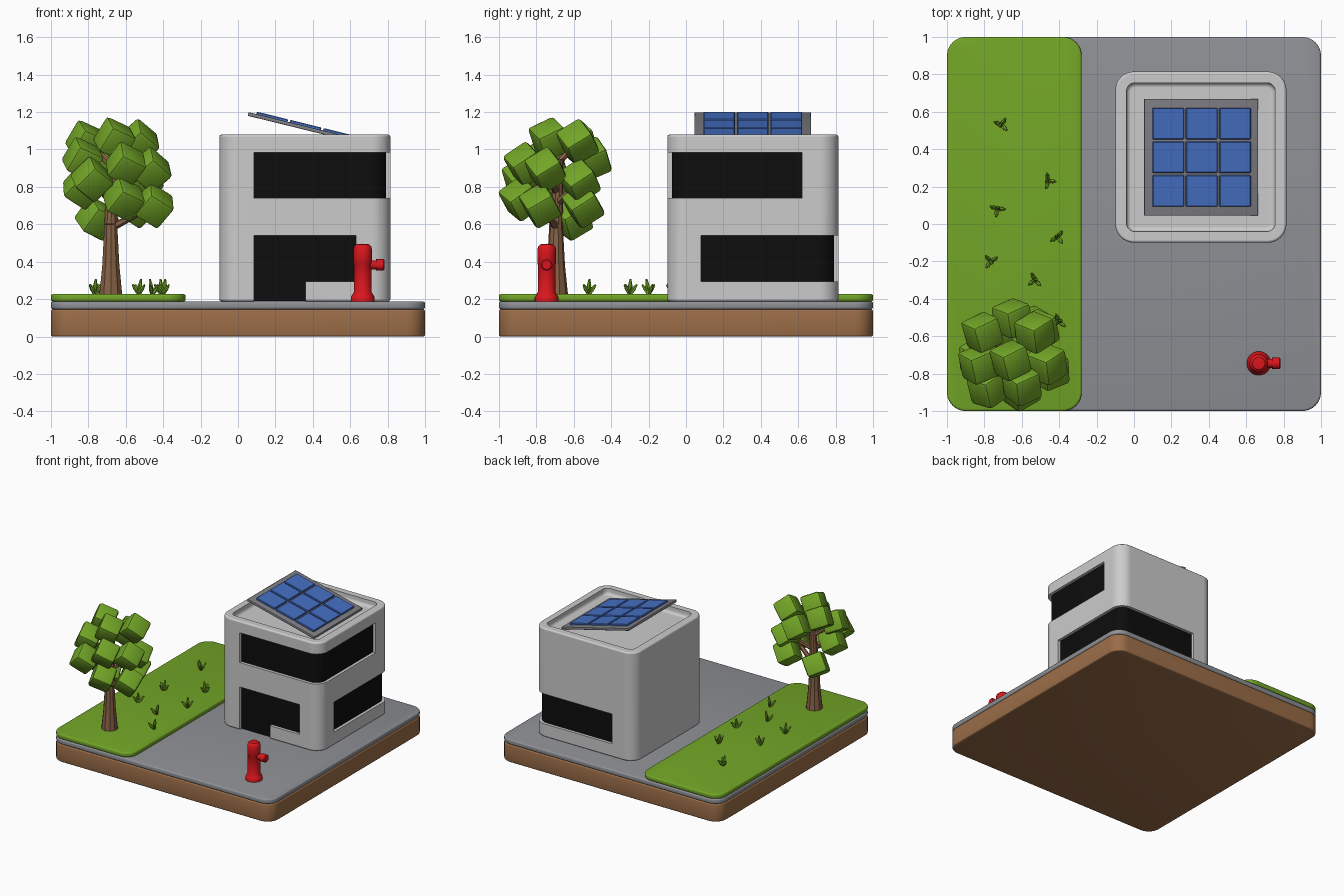
import bpy, bmesh, math, random
from mathutils import Vector, Matrix, Euler

if "Cube" in bpy.data.objects:
    bpy.data.objects.remove(bpy.data.objects["Cube"])

random.seed(4)


def material(name, rgb):
    m = bpy.data.materials.new(name)
    m.diffuse_color = (*rgb, 1)
    m.use_nodes = True
    m.node_tree.nodes["Principled BSDF"].inputs["Base Color"].default_value = m.diffuse_color
    return m


SOIL = material("soil_brown", (0.33, 0.155, 0.065))
PAVE = material("paving_grey", (0.27, 0.28, 0.30))
GRASS = material("grass_green", (0.17, 0.38, 0.02))
BLACK = material("window_black", (0.004, 0.004, 0.004))
RED = material("hydrant_red", (0.7, 0.008, 0.012))
BLUE = material("cell_blue", (0.06, 0.16, 0.55))
FRAME = material("frame_grey", (0.22, 0.22, 0.24))
BARK = material("bark_brown", (0.24, 0.12, 0.06))


def finish(name, bm, mat=None, smooth=True):
    bmesh.ops.recalc_face_normals(bm, faces=bm.faces)
    me = bpy.data.meshes.new(name)
    bm.to_mesh(me)
    bm.free()
    ob = bpy.data.objects.new(name, me)
    bpy.context.collection.objects.link(ob)
    if mat:
        me.materials.append(mat)
    if smooth:
        bpy.ops.object.select_all(action='DESELECT')
        ob.select_set(True)
        bpy.context.view_layer.objects.active = ob
        bpy.ops.object.shade_smooth_by_angle(angle=math.radians(35))
    return ob


def add_box(bm, x0, x1, y0, y1, z0, z1):
    c = Vector(((x0 + x1) / 2, (y0 + y1) / 2, (z0 + z1) / 2))
    s = Matrix.Diagonal((x1 - x0, y1 - y0, z1 - z0, 1))
    return bmesh.ops.create_cube(bm, size=1, matrix=Matrix.Translation(c) @ s)['verts']


def rounded_box(name, x, y, z, r=0, rim=0, mat=None, smooth=True):
    """Box with rounded upright corners and softened top and bottom rims."""
    bm = bmesh.new()
    add_box(bm, *x, *y, *z)
    if r:
        up = [e for e in bm.edges if abs(e.verts[0].co.z - e.verts[1].co.z) > 1e-4]
        bmesh.ops.bevel(bm, geom=up, offset=r, segments=8, profile=0.5, affect='EDGES')
    if rim:
        bm.normal_update()
        edges = [e for e in bm.edges
                 if len({abs(f.normal.z) > 0.9 for f in e.link_faces}) == 2]
        bmesh.ops.bevel(bm, geom=edges, offset=rim, segments=3, profile=0.5, affect='EDGES')
    return finish(name, bm, mat, smooth)


def add_cone(bm, p0, p1, r0, r1, n=8):
    p0, p1 = Vector(p0), Vector(p1)
    d = p1 - p0
    m = Matrix.Translation((p0 + p1) / 2) @ d.to_track_quat('Z', 'Y').to_matrix().to_4x4()
    bmesh.ops.create_cone(bm, cap_ends=True, segments=n, radius1=r0, radius2=r1,
                          depth=d.length, matrix=m)


# Ground layers
rounded_box("soil_base", (-1, 1), (-1, 1), (0, 0.145), 0.1, 0.01, SOIL)
rounded_box("pavement", (-1, 1), (-1, 1), (0.145, 0.187), 0.1, 0.012, PAVE)
rounded_box("lawn", (-1, -0.28), (-1, 1), (0.187, 0.227), 0.1, 0.012, GRASS)

# Building shell with window, door and roof recesses cut away
A, B, D = -0.1, 0.815, 0.06
shell = rounded_box("building_shell", (A, B), (A, B), (0.187, 1.08), 0.1, 0.014, smooth=False)
front, back, side = (A - 0.1, A + D), (B - D, B + 0.1), (B - D, B + 0.1)
UP, LOW = (0.74, 0.985), (0.295, 0.54)
cuts = [
    rounded_box("upper_front_cut", (0.085, B + 0.1), front, UP, smooth=False),
    rounded_box("upper_side_cut", side, (A - 0.1, 0.62), UP, smooth=False),
    rounded_box("lower_front_cut", (0.085, 0.63), front, LOW, smooth=False),
    rounded_box("door_cut", (0.085, 0.36), front, (0.1, 0.5), smooth=False),
    rounded_box("lower_side_cut", side, (0.08, B + 0.1), LOW, smooth=False),
    rounded_box("lower_back_cut", (0.1, B + 0.1), back, LOW, smooth=False),
    rounded_box("roof_cut", (-0.04, 0.755), (-0.04, 0.755), (1.028, 1.3), 0.045, 0.025,
                smooth=False),
]
bpy.context.view_layer.objects.active = shell
for c in cuts:
    mod = shell.modifiers.new(c.name, 'BOOLEAN')
    mod.operation, mod.solver, mod.object = 'DIFFERENCE', 'EXACT', c
    bpy.ops.object.modifier_apply(modifier=mod.name)
    bpy.data.objects.remove(c)
bpy.ops.object.select_all(action='DESELECT')
shell.select_set(True)
bpy.ops.object.shade_smooth_by_angle(angle=math.radians(35))
shell.modifiers.new("flat_faces", 'WEIGHTED_NORMAL').keep_sharp = True

# Dark glazing behind the openings
rounded_box("glazing", (A + 0.024, B - 0.024), (A + 0.024, B - 0.024), (0.19, 1.0), 0.078,
            mat=BLACK)

# Tilted solar panel: frame and 3 x 3 cells
tilt = Matrix.Translation((0.36, 0.357, 1.125)) @ Matrix.Rotation(math.radians(13.8), 4, 'Y')
frame = rounded_box("solar_frame", (-0.313, 0.313), (-0.312, 0.312), (-0.02, 0), 0, 0.004, FRAME)
frame.matrix_world = tilt
bm = bmesh.new()
for i in (-1, 0, 1):
    for j in (-1, 0, 1):
        u, v = i * 0.184, j * 0.18
        add_box(bm, u - 0.086, u + 0.086, v - 0.084, v + 0.084, -0.005, 0.013)
bmesh.ops.bevel(bm, geom=bm.edges[:], offset=0.004, segments=1, affect='EDGES')
finish("solar_cells", bm, BLUE, False).matrix_world = tilt

# Fire hydrant: lathed body and side nozzle
bm = bmesh.new()
prof = [(0, 0.187), (0.064, 0.187), (0.064, 0.208), (0.06, 0.216), (0.047, 0.238), (0.047, 0.385),
        (0.05, 0.39), (0.05, 0.465), (0.045, 0.482), (0.033, 0.493), (0, 0.496)]
vs = [bm.verts.new((r, 0, z)) for r, z in prof]
es = [bm.edges.new(p) for p in zip(vs, vs[1:])]
bmesh.ops.spin(bm, geom=vs + es, cent=(0, 0, 0), axis=(0, 0, 1), angle=2 * math.pi, steps=24)
bmesh.ops.remove_doubles(bm, verts=bm.verts, dist=1e-4)
add_cone(bm, (0, 0, 0.383), (0.075, 0, 0.383), 0.024, 0.024, 16)
add_cone(bm, (0.07, 0, 0.383), (0.11, 0, 0.383), 0.031, 0.031, 16)
add_cone(bm, (0.11, 0, 0.383), (0.117, 0, 0.383), 0.031, 0.024, 16)
finish("fire_hydrant", bm, RED).location = (0.667, -0.745, 0)

# Tree trunk and branches
bm = bmesh.new()
trunk = [((-0.68, -0.695, 0.215), 0.065), ((-0.68, -0.695, 0.38), 0.048),
         ((-0.68, -0.695, 0.6), 0.036), ((-0.67, -0.68, 0.95), 0.024)]
for (p, r), (q, s) in zip(trunk, trunk[1:]):
    add_cone(bm, p, q, r, s, 10)
leaves = [(-0.66, -0.73, 1.055), (-0.81, -0.58, 1.04), (-0.53, -0.58, 1.04),
          (-0.65, -0.505, 0.95), (-0.83, -0.75, 0.95), (-0.465, -0.75, 0.89),
          (-0.60, -0.86, 0.92), (-0.78, -0.875, 0.84), (-0.61, -0.885, 0.735),
          (-0.45, -0.78, 0.70), (-0.755, -0.61, 0.63), (-0.83, -0.72, 0.80),
          (-0.51, -0.57, 0.83), (-0.54, -0.55, 0.70)]
for i in (1, 4, 5, 7, 9, 12):
    x, y, z = leaves[i]
    add_cone(bm, (-0.68, -0.69, z - 0.12), leaves[i], 0.022, 0.012, 6)
finish("tree_trunk", bm, BARK)

# Foliage: tumbled blocks with softened edges
bm = bmesh.new()
for p in leaves:
    rot = Euler([math.radians(a + random.uniform(-9, 9)) for a in (32, 30, 28)])
    bmesh.ops.create_cube(bm, size=0.158,
                          matrix=Matrix.Translation(p) @ rot.to_matrix().to_4x4())
bmesh.ops.bevel(bm, geom=bm.edges[:], offset=0.02, segments=2, profile=0.5, affect='EDGES')
finish("tree_foliage", bm, GRASS)

# Grass tufts on the lawn
bm = bmesh.new()
for x, y in [(-0.71, 0.53), (-0.46, 0.23), (-0.73, 0.08), (-0.41, -0.07),
             (-0.765, -0.20), (-0.53, -0.30), (-0.40, -0.52)]:
    turn = random.uniform(0, 6.28)
    for k in range(4):
        a = turn + k * 1.75
        reach, h = (0.042, 0.055) if k else (0.012, 0.085)
        d = Vector((math.cos(a), math.sin(a), 0))
        root = Vector((x, y, 0.222))
        mid = root + d * reach * 0.55 + Vector((0, 0, h * 0.6))
        add_cone(bm, root, mid, 0.008, 0.012, 6)
        add_cone(bm, mid, root + d * reach + Vector((0, 0, h)), 0.012, 0.005, 6)
finish("grass_tufts", bm, GRASS)
